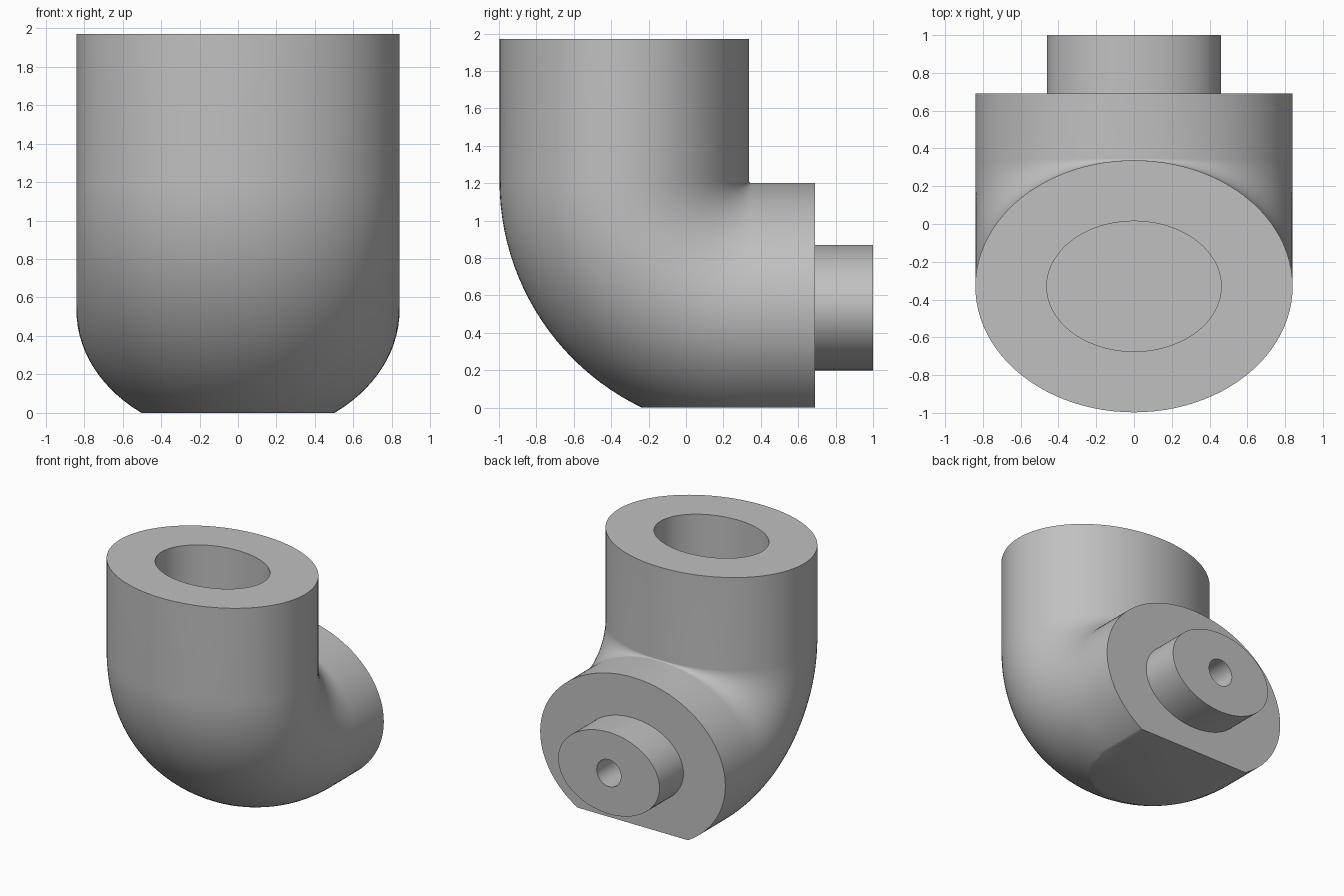
import bpy, bmesh, math
from mathutils import Vector

cube = bpy.data.objects.get("Cube")
if cube:
    bpy.data.objects.remove(cube, do_unlink=True)

SIDES = 96
BEND_STEPS = 32
RX, RD = 0.84, 0.667          # oval tube half width and half depth
BORE = (0.462, 0.345)
SPIGOT = (0.46, 0.335)
TOP, BACK, TIP = 1.97, 0.69, 1.0
PIVOT = Vector((0, 0.345, 1.21))
BEND = 0.675                  # centreline radius of the elbow

grey = bpy.data.materials.new("plain grey")
grey.use_nodes = True
colour = (0.53, 0.53, 0.53, 1)
grey.diffuse_color = colour
grey.node_tree.nodes["Principled BSDF"].inputs["Base Color"].default_value = colour


def station(angle, along, radii):
    """Oval section on the elbow path: 0 is the upright leg, 90 degrees the back leg."""
    out = Vector((0, -math.cos(angle), -math.sin(angle)))
    forward = Vector((0, math.sin(angle), -math.cos(angle)))
    centre = PIVOT + out * BEND + forward * along
    points = []
    for i in range(SIDES):
        t = math.tau * i / SIDES
        points.append(centre + Vector((radii[0] * math.cos(t), 0, 0)) + out * (radii[1] * math.sin(t)))
    return points


def loft(name, stations, cap_start=False, cap_end=False, flat_bottom=False):
    bm = bmesh.new()
    rings = [[bm.verts.new(p) for p in s] for s in stations]
    for a, b in zip(rings, rings[1:]):
        for i in range(SIDES):
            j = (i + 1) % SIDES
            bm.faces.new((a[i], a[j], b[j], b[i]))
    if cap_start:
        bm.faces.new(rings[0][::-1])
    if cap_end:
        bm.faces.new(rings[-1])
    bmesh.ops.recalc_face_normals(bm, faces=bm.faces[:])
    if flat_bottom:
        cut = bmesh.ops.bisect_plane(bm, geom=bm.verts[:] + bm.edges[:] + bm.faces[:],
                                     plane_co=(0, 0, 0), plane_no=(0, 0, -1), clear_outer=True)
        edges = [e for e in cut["geom_cut"] if isinstance(e, bmesh.types.BMEdge)]
        bmesh.ops.contextual_create(bm, geom=edges)
        for f in bm.faces:
            if all(abs(v.co.z) < 1e-4 for v in f.verts) and f.normal.z > 0:
                f.normal_flip()
    mesh = bpy.data.meshes.new(name)
    bm.to_mesh(mesh)
    bm.free()
    mesh.materials.append(grey)
    obj = bpy.data.objects.new(name, mesh)
    bpy.context.collection.objects.link(obj)
    bpy.ops.object.select_all(action="DESELECT")
    obj.select_set(True)
    bpy.context.view_layer.objects.active = obj
    bpy.ops.object.shade_smooth_by_angle(angle=math.radians(30))
    return obj


QUARTER = math.pi / 2
rise = PIVOT.z - TOP
back = BACK - PIVOT.y
tip = TIP - PIVOT.y

# Elbow: blind socket, rim, upright leg, bend, back leg and back shoulder
body = [station(0, 0, BORE), station(0, rise, BORE), station(0, rise, (RX, RD))]
body += [station(QUARTER * i / BEND_STEPS, 0, (RX, RD)) for i in range(BEND_STEPS + 1)]
body += [station(QUARTER, back, (RX, RD)), station(QUARTER, back, SPIGOT)]
loft("elbow_body", body, cap_start=True, flat_bottom=True)

# Spigot with a small round hole
HOLE = (0.11, 0.11)
loft("spigot", [station(QUARTER, back, SPIGOT), station(QUARTER, tip, SPIGOT),
                station(QUARTER, tip, HOLE), station(QUARTER, 0, HOLE)], cap_end=True)
